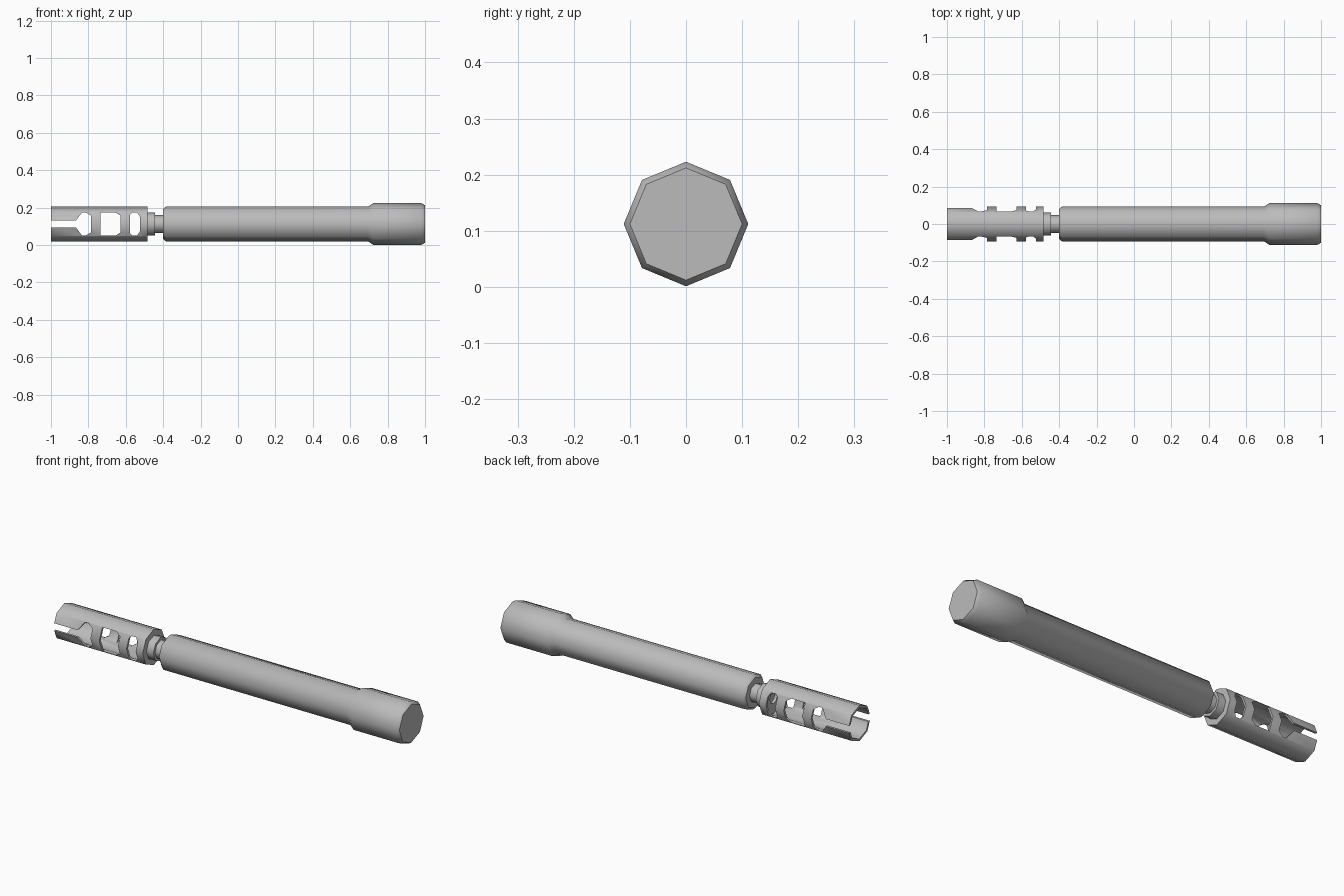
import bpy, bmesh
from math import cos, sin, pi, radians

if "Cube" in bpy.data.objects:
    bpy.data.objects.remove(bpy.data.objects["Cube"])

SIDES, AXIS_Z = 8, 0.112
grey = bpy.data.materials.new("plain_grey")
grey.use_nodes = True
grey.diffuse_color = (0.5, 0.5, 0.5, 1)
grey.node_tree.nodes["Principled BSDF"].inputs["Base Color"].default_value = (0.5, 0.5, 0.5, 1)


def finish(name, bm):
    bmesh.ops.remove_doubles(bm, verts=bm.verts, dist=1e-5)
    bmesh.ops.recalc_face_normals(bm, faces=bm.faces)
    mesh = bpy.data.meshes.new(name)
    bm.to_mesh(mesh)
    bm.free()
    mesh.materials.append(grey)
    obj = bpy.data.objects.new(name, mesh)
    bpy.context.collection.objects.link(obj)
    return obj


def select(obj):
    bpy.ops.object.select_all(action='DESELECT')
    obj.select_set(True)
    bpy.context.view_layer.objects.active = obj


def smooth(obj):
    select(obj)
    bpy.ops.object.shade_smooth_by_angle(angle=radians(50))


def lathe(name, profile, hollow=False):
    """Turn an (x, radius) profile about the long axis, capped or as a closed loop."""
    bm = bmesh.new()
    rings = [[bm.verts.new((x, r * cos(2 * pi * k / SIDES), AXIS_Z + r * sin(2 * pi * k / SIDES)))
              for k in range(SIDES)] for x, r in profile]
    pairs = list(zip(rings, rings[1:]))
    if hollow:
        pairs.append((rings[-1], rings[0]))
    else:
        bm.faces.new(rings[0])
        bm.faces.new(rings[-1])
    for a, b in pairs:
        for k in range(SIDES):
            j = (k + 1) % SIDES
            bm.faces.new((a[k], a[j], b[j], b[k]))
    return finish(name, bm)


def window_cutter(name, upper):
    """Prism through the sleeve; the upper outline is mirrored below the axis."""
    outline = upper + [(x, -z) for x, z in reversed(upper)]
    bm = bmesh.new()
    face = bm.faces.new([bm.verts.new((x, -0.2, AXIS_Z + z)) for x, z in outline])
    out = bmesh.ops.extrude_face_region(bm, geom=[face])
    verts = [v for v in out["geom"] if isinstance(v, bmesh.types.BMVert)]
    bmesh.ops.translate(bm, verts=verts, vec=(0, 0.4, 0))
    return finish(name, bm)


# Grip with chamfered ends and a thicker pommel
smooth(lathe("handle", [(-0.4, 0.08), (-0.385, 0.093), (0.695, 0.093),
                        (0.722, 0.111), (0.982, 0.111), (1.0, 0.1)]))

# Stepped neck between grip and sleeve
smooth(lathe("neck_collar", [(-0.49, 0.062), (-0.445, 0.062)]))
smooth(lathe("neck_rod", [(-0.45, 0.048), (-0.39, 0.048)]))

# Hollow sleeve, open at the far end
R, WALL = 0.093, 0.012
sleeve = lathe("sleeve", [(-1, R), (-0.485, R), (-0.485, 0.03), (-0.505, 0.03),
                          (-0.505, R - WALL), (-1, R - WALL)], hollow=True)

# Slot and windows cut through both sides
windows = [
    [(-1.1, 0.019), (-0.866, 0.019), (-0.834, 0.062), (-0.815, 0.062), (-0.786, 0.045)],
    [(-0.735, 0.062), (-0.655, 0.062), (-0.628, 0.045)],
    [(-0.578, 0.05), (-0.565, 0.062), (-0.54, 0.062), (-0.525, 0.04)],
]
for i, upper in enumerate(windows):
    cutter = window_cutter(f"window_cutter_{i + 1}", upper)
    select(sleeve)
    mod = sleeve.modifiers.new("window", 'BOOLEAN')
    mod.operation, mod.solver, mod.object = 'DIFFERENCE', 'EXACT', cutter
    bpy.ops.object.modifier_apply(modifier=mod.name)
    bpy.data.objects.remove(cutter)
smooth(sleeve)
